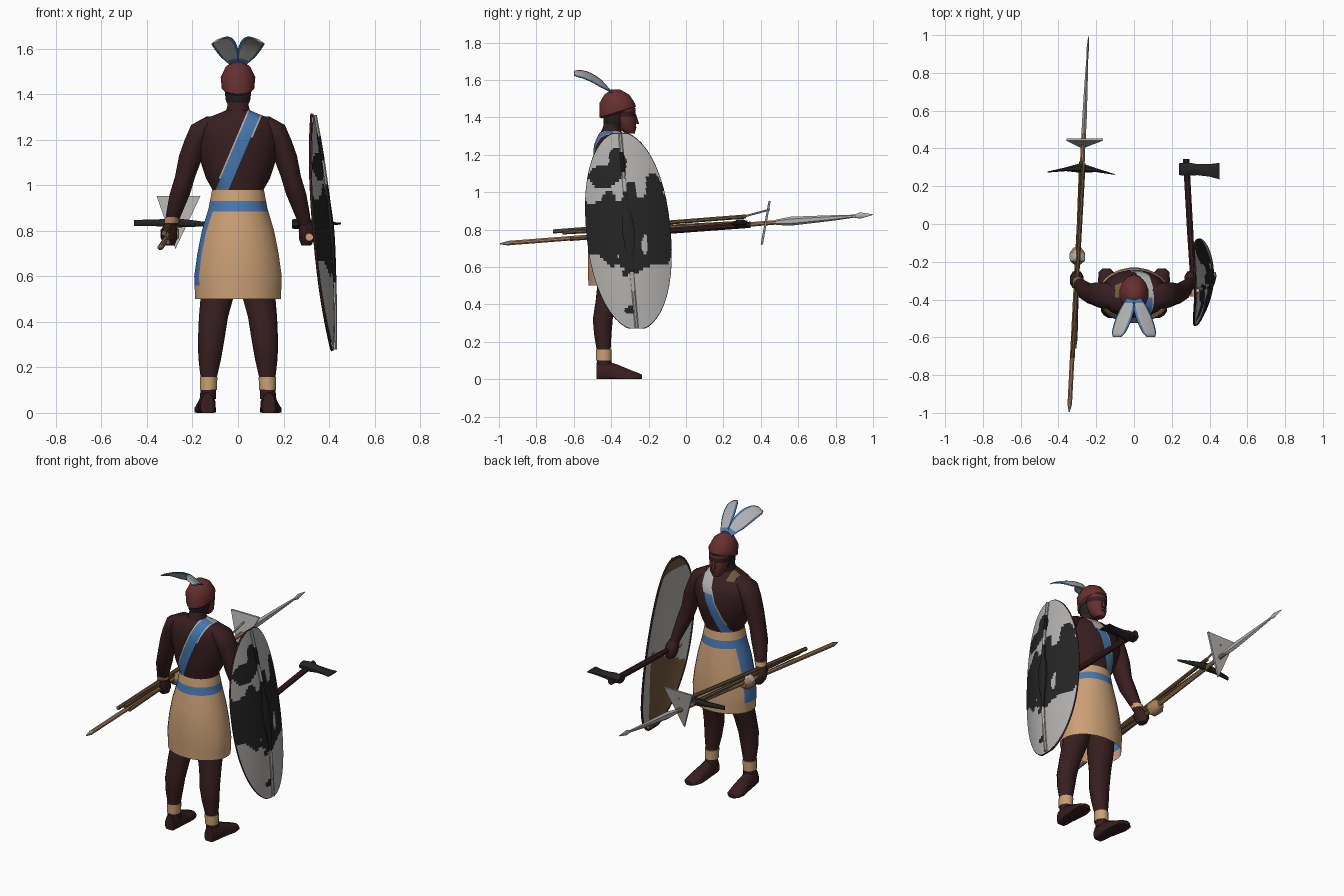
import bpy, bmesh, math
from mathutils import Vector

if "Cube" in bpy.data.objects:
    bpy.data.objects.remove(bpy.data.objects["Cube"])


def material(name, r, g, b):
    m = bpy.data.materials.new(name)
    lin = [((c / 255 + 0.055) / 1.055) ** 2.4 if c > 10 else c / 3295 for c in (r, g, b)]
    m.diffuse_color = (*lin, 1)
    m.use_nodes = True
    m.node_tree.nodes["Principled BSDF"].inputs["Base Color"].default_value = m.diffuse_color
    return m


SKIN = material("dark skin", 55, 30, 32)
RED = material("red brown", 102, 48, 48)
BLACK = material("black hide", 36, 36, 36)
TAN = material("tan hide", 203, 160, 118)
BLUE = material("blue cloth", 70, 120, 176)
GREY = material("pale grey", 178, 176, 174)
WOOD = material("brown wood", 112, 87, 60)
SPEARWOOD = material("light wood", 165, 128, 92)


def finish(name, bm, mats, fix=True):
    if fix:
        bmesh.ops.recalc_face_normals(bm, faces=bm.faces[:])
    me = bpy.data.meshes.new(name)
    bm.to_mesh(me)
    bm.free()
    for m in mats:
        me.materials.append(m)
    ob = bpy.data.objects.new(name, me)
    bpy.context.collection.objects.link(ob)
    return ob


def loft_bm(axis, rings, n=12, caps=True):
    """Elliptical rings (cx, cy, cz, r1, r2) in the plane across the axis."""
    bm = bmesh.new()
    loops = []
    for x, y, z, r1, r2 in rings:
        loop = []
        for k in range(n):
            a = 2 * math.pi * (k + 0.5) / n
            u, v = r1 * math.cos(a), r2 * math.sin(a)
            d = {"z": (u, v, 0), "y": (u, 0, v), "x": (0, u, v)}[axis]
            loop.append(bm.verts.new((x + d[0], y + d[1], max(0, z + d[2]))))
        loops.append(loop)
    for a, b in zip(loops, loops[1:]):
        for k in range(n):
            bm.faces.new((a[k], a[(k + 1) % n], b[(k + 1) % n], b[k]))
    if caps:
        bm.faces.new(loops[0])
        bm.faces.new(loops[-1])
    return bm


def loft(name, axis, rings, mat, n=12, caps=True):
    return finish(name, loft_bm(axis, rings, n, caps), [mat])


def cut(bm, co, no):
    bmesh.ops.bisect_plane(bm, geom=bm.verts[:] + bm.edges[:] + bm.faces[:],
                           plane_co=co, plane_no=no)


def shaft(name, a, b, r, mat):
    return loft(name, "y", [(*a, r, r), (*b, r, r)], mat, 8)


# Torso with a pale-edged diagonal sash and a shoulder patch cut into the skin
bm = loft_bm("z", [(0, -.378, .93, .11, .10), (0, -.378, .98, .113, .102), (0, -.376, 1.03, .142, .112),
                   (0, -.372, 1.09, .162, .122), (0, -.37, 1.17, .182, .128), (0, -.378, 1.25, .182, .116),
                   (0, -.39, 1.29, .155, .088), (0, -.40, 1.31, .10, .068), (0, -.40, 1.33, .052, .05)], 20)
mid, nor = Vector((-.002, 0, 1.14)), Vector((.92, 0, -.392))
for d in (-.033, -.026, .026, .033):
    cut(bm, mid + nor * d, nor)
cut(bm, (0, 0, 1.21), (0, 0, 1))
for x in (-.1, -.055):
    cut(bm, (x, 0, 0), (1, 0, 0))
for f in bm.faces:
    c = f.calc_center_median()
    d = (c - mid).dot(nor)
    front = c.y > -.385
    if -.026 < d < .026:
        f.material_index = 2 if front and c.z > 1.21 else 1
    elif abs(d) < .033 and c.z > (1.21 if d > 0 else 1.03):
        f.material_index = 2
    elif front and -.1 < c.x < -.055 and c.z > 1.29:
        f.material_index = 3
finish("torso", bm, [SKIN, BLUE, GREY, WOOD])

# Skirt with a belt and a hanging strip at the hip
bm = loft_bm("z", [(0, -.378, .50, .19, .145), (0, -.378, .60, .194, .148), (0, -.38, .70, .18, .146),
                   (0, -.38, .80, .16, .135), (0, -.378, .90, .13, .119), (0, -.378, .98, .115, .106)], 24, False)
for z in (.56, .885, .932):
    cut(bm, (0, 0, z), (0, 0, 1))
for y in (-.445, -.32):
    cut(bm, (0, y, 0), (0, 1, 0))
for f in bm.faces:
    c = f.calc_center_median()
    strip = c.x < 0 and -.445 < c.y < -.32 and .56 < c.z < .932
    f.material_index = int(strip or .885 < c.z < .932)
finish("skirt", bm, [TAN, BLUE])

for s, side in ((-1, "left"), (1, "right")):
    # Legs, ankle cuffs and feet
    loft(side + "_leg", "z", [(s * .085, -.39, .75, .08, .09), (s * .09, -.40, .52, .076, .075),
                              (s * .108, -.425, .42, .066, .06), (s * .118, -.445, .32, .06, .055),
                              (s * .124, -.445, .24, .052, .048), (s * .129, -.44, .15, .036, .038),
                              (s * .132, -.435, .06, .036, .04)], SKIN)
    loft(side + "_ankle_cuff", "z", [(s * .13, -.44, .10, .038, .043), (s * .129, -.44, .158, .04, .043)], TAN)
    loft(side + "_foot", "y", [(s * .135, -.478, .03, .03, .06), (s * .136, -.44, .03, .038, .075),
                               (s * .139, -.37, .02, .04, .062), (s * .144, -.30, .012, .048, .04),
                               (s * .147, -.255, .01, .042, .024), (s * .147, -.235, .01, .022, .014)], SKIN)
    # Arms and fists
    loft(side + "_arm", "z", [(s * .11, -.385, 1.302, .03, .04), (s * .15, -.38, 1.265, .058, .07),
                              (s * .18, -.375, 1.20, .056, .068), (s * .206, -.37, 1.13, .055, .06),
                              (s * .232, -.37, 1.04, .046, .052), (s * .256, -.355, .96, .046, .05),
                              (s * .280, -.33, .88, .036, .038), (s * .296, -.31, .82, .027, .03)], SKIN)
    loft(side + "_fist", "z", [(s * .297, -.312, .835, .026, .03), (s * .303, -.30, .80, .038, .047),
                               (s * .303, -.29, .765, .037, .046), (s * .30, -.285, .735, .022, .03)], SKIN, 10)

# Wrist band on the spear arm
loft("wrist_band", "z", [(-.293, -.314, .835, .032, .035), (-.288, -.322, .86, .035, .038)], TAN)

# Head
loft("neck", "z", [(0, -.405, 1.29, .065, .065), (0, -.395, 1.35, .048, .05), (0, -.375, 1.42, .05, .055)], SKIN)
loft("hair", "z", [(0, -.385, 1.345, .04, .04), (0, -.385, 1.37, .055, .058), (0, -.375, 1.44, .064, .07)], BLACK)

# Face with a dark band across the eyes
bm = loft_bm("z", [(0, -.30, 1.315, .022, .026), (0, -.312, 1.34, .043, .046), (0, -.325, 1.385, .055, .056),
                   (0, -.338, 1.45, .064, .068)], 14)
for z in (1.405, 1.432):
    cut(bm, (0, 0, z), (0, 0, 1))
for f in bm.faces:
    f.material_index = int(1.405 < f.calc_center_median().z < 1.432)
finish("face", bm, [RED, SKIN])
loft("nose", "z", [(0, -.268, 1.365, .014, .016), (0, -.268, 1.378, .013, .014), (0, -.275, 1.42, .006, .006)], RED, 6)
loft("mouth", "y", [(0, -.28, 1.346, .02, .004), (0, -.265, 1.346, .014, .003)], SKIN, 6)
cap = loft("cap", "z", [(0, -.365, 1.425, .062, .085), (0, -.365, 1.435, .073, .097), (0, -.368, 1.475, .078, .095),
                        (0, -.37, 1.52, .056, .068), (0, -.375, 1.548, .02, .025)], RED, 14)
for v in cap.data.vertices:
    if v.co.z < 1.45:
        v.co.z += .3 * (v.co.y + .365) - .005

# Two swept-back feathers with narrow blue edging
for s in (-1, 1):
    bm = bmesh.new()
    rows = []
    for i in range(13):
        t = i / 12
        w = .012 + .03 * math.sin(math.pi * min(1, t * .72 + .08)) if t < .95 else .022
        y, z = -.385 - .212 * t ** 1.05, 1.53 + .112 * math.sin(t * math.pi / 2)
        row = [bm.verts.new((s * (.012 + .078 * t + u * w), y, z - .5 * u * w * min(1, 3 * t) - .004 * u * u))
               for u in (-1, -.72, 0, .8, 1)]
        rows.append(row)
    for i, (a, b) in enumerate(zip(rows, rows[1:])):
        for k in range(4):
            f = bm.faces.new((a[k], a[k + 1], b[k + 1], b[k]))
            f.material_index = int(k in (0, 3) or i < 2)
    ob = finish("feather", bm, [GREY, BLUE])
    ob.modifiers.new("thickness", "SOLIDIFY").thickness = .006


# Bowed hide shield: s runs across, v runs up
def shield_point(s, v, off=0):
    w = .224 * (1 - abs(v) ** 2.2) ** .5
    return (.407 - .045 * v - .03 * v * v - .067 * (s * w / .224) ** 2 + off,
            -.308 - .045 * v + s * w, .793 + .526 * v)


PATCHES = [(-.44, .80, .13, .19), (-.29, .80, .09, .25), (-.16, .80, .13, .20), (-.44, 1.08, .09, .06),
           (-.37, 1.15, .05, .08), (-.18, 1.0, .06, .09), (-.30, .37, .035, .02)]
GAPS = [(-.22, .72, .017, .05), (-.50, .98, .055, .035), (-.24, 1.03, .03, .06), (-.50, .62, .07, .05)]


def inside(y, z, blobs):
    wob = 1 + .16 * math.sin(47 * y + 21 * z) + .12 * math.sin(83 * z - 35 * y)
    return any(((y - a) / c) ** 2 + ((z - b) / d) ** 2 < wob for a, b, c, d in blobs)


def hide_mark(c):
    return int(inside(c.y, c.z, PATCHES) and not inside(c.y, c.z, GAPS))


def lining_mark(c):
    return int(c.z > 1.24 or (c.z < .72 + .5 * (c.y + .3) and c.y < -.22))


def shield_skin(name, off, mark, mats, flip):
    bm = bmesh.new()
    nu, nv = 56, 90
    g = [[bm.verts.new(shield_point(2 * i / nu - 1, .992 * math.sin(math.pi * (j / nv - .5)), off))
          for i in range(nu + 1)] for j in range(nv + 1)]
    for j in range(nv):
        for i in range(nu):
            q = [g[j][i], g[j][i + 1], g[j + 1][i + 1], g[j + 1][i]]
            f = bm.faces.new(q[::-1] if flip else q)
            f.material_index = mark(f.calc_center_median())
    return finish(name, bm, mats, False)


shield_skin("shield_hide", 0, hide_mark, [GREY, BLACK], False)
shield_skin("shield_lining", -.012, lining_mark, [GREY, WOOD], True)
cu = bpy.data.curves.new("shield_rim", "CURVE")
cu.dimensions, cu.bevel_depth, cu.bevel_resolution = "3D", .006, 1
sp = cu.splines.new("POLY")
sp.points.add(47)
for k, p in enumerate(sp.points):
    a = 2 * math.pi * (k + .5) / 48
    p.co = (*shield_point(.985 * math.copysign(1, math.cos(a)), .985 * math.sin(a), -.008), 1)
sp.use_cyclic_u = True
cu.materials.append(SKIN)
bpy.context.collection.objects.link(bpy.data.objects.new("shield_rim", cu))

# Shield spine with a swollen boss in the middle
bm = loft_bm("z", [(*shield_point(0, v, .003), .010 + b * .2, .011 + b) for v, b in
                   ((-.98, 0), (-.7, 0), (-.42, 0), (-.3, .004), (-.15, .018), (0, .026), (.12, .02), (.25, .004),
                    (.4, 0), (.6, 0), (.8, 0), (.98, 0))], 8)
for f in bm.faces:
    f.material_index = hide_mark(f.calc_center_median())
finish("shield_spine", bm, [GREY, BLACK])

# Long spear
shaft("spear_shaft", (-.34, -.95, .728), (-.265, .5, .84), .013, SPEARWOOD)
loft("spear_butt", "y", [(-.343, -.995, .724, .003, .003), (-.34, -.95, .728, .014, .014)], GREY, 8)
loft("spear_blade", "y", [(-.266, .48, .839, .014, .014), (-.262, .56, .845, .014, .024), (-.252, .78, .862, .009, .015),
                          (-.246, .9, .872, .005, .008), (-.244, .93, .875, .008, .017),
                          (-.241, .999, .88, .001, .002)], GREY, 6)

# Fan-bladed axe
shaft("fan_axe_shaft", (-.325, -.71, .79), (-.267, .32, .87), .012, WOOD)
shaft("fan_axe_tang", (-.267, .31, .87), (-.262, .45, .908), .006, GREY)
bm = bmesh.new()
tri = [[bm.verts.new((x, y + o, z)) for x, y, z in ((-.358, .447, .953), (-.165, .447, .953), (-.275, .405, .72))]
       for o in (-.006, .006)]
for t in tri:
    bm.faces.new(t)
for k in range(3):
    bm.faces.new((tri[0][k], tri[0][(k + 1) % 3], tri[1][(k + 1) % 3], tri[1][k]))
finish("fan_axe_blade", bm, [GREY])

# Double-pointed pick
shaft("pick_shaft", (-.315, -.66, .785), (-.28, .33, .838), .012, WOOD)
loft("pick_head", "x", [(-.458, .275, .835, .003, .014), (-.36, .29, .835, .011, .016), (-.28, .297, .835, .028, .022),
                        (-.2, .285, .832, .011, .016), (-.10, .262, .828, .002, .006)], BLACK, 8)

# Knob-headed club, pale on the upper faces
shaft("club_shaft", (-.31, -.62, .75), (-.30, -.17, .785), .012, WOOD)
bm = loft_bm("y", [(-.30, -.215, .785, .018, .018), (-.30, -.195, .785, .043, .043), (-.30, -.155, .787, .045, .045),
                   (-.30, -.125, .788, .022, .022)], 8)
for f in bm.faces:
    f.material_index = int(f.calc_center_median().z > .81)
finish("club_knob", bm, [SPEARWOOD, GREY])

# Hand axe on the shield side
loft("hand_axe_shaft", "y", [(.315, -.36, .775, .014, .014), (.298, -.05, .797, .018, .018),
                             (.276, .345, .826, .018, .018)], SKIN, 8)
loft("hand_axe_butt", "y", [(.313, -.385, .772, .018, .018), (.312, -.345, .775, .018, .018)], TAN, 8)
loft("hand_axe_head", "x", [(.238, .29, .83, .034, .022), (.29, .29, .83, .038, .027), (.335, .288, .83, .032, .02),
                            (.40, .284, .831, .036, .01), (.452, .28, .832, .047, .004)], BLACK, 8)

# Soft shading with crisp edges
for ob in bpy.context.scene.objects:
    ob.select_set(ob.type == "MESH")
    if ob.type == "MESH":
        bpy.context.view_layer.objects.active = ob
bpy.ops.object.shade_smooth_by_angle(angle=math.radians(40))
